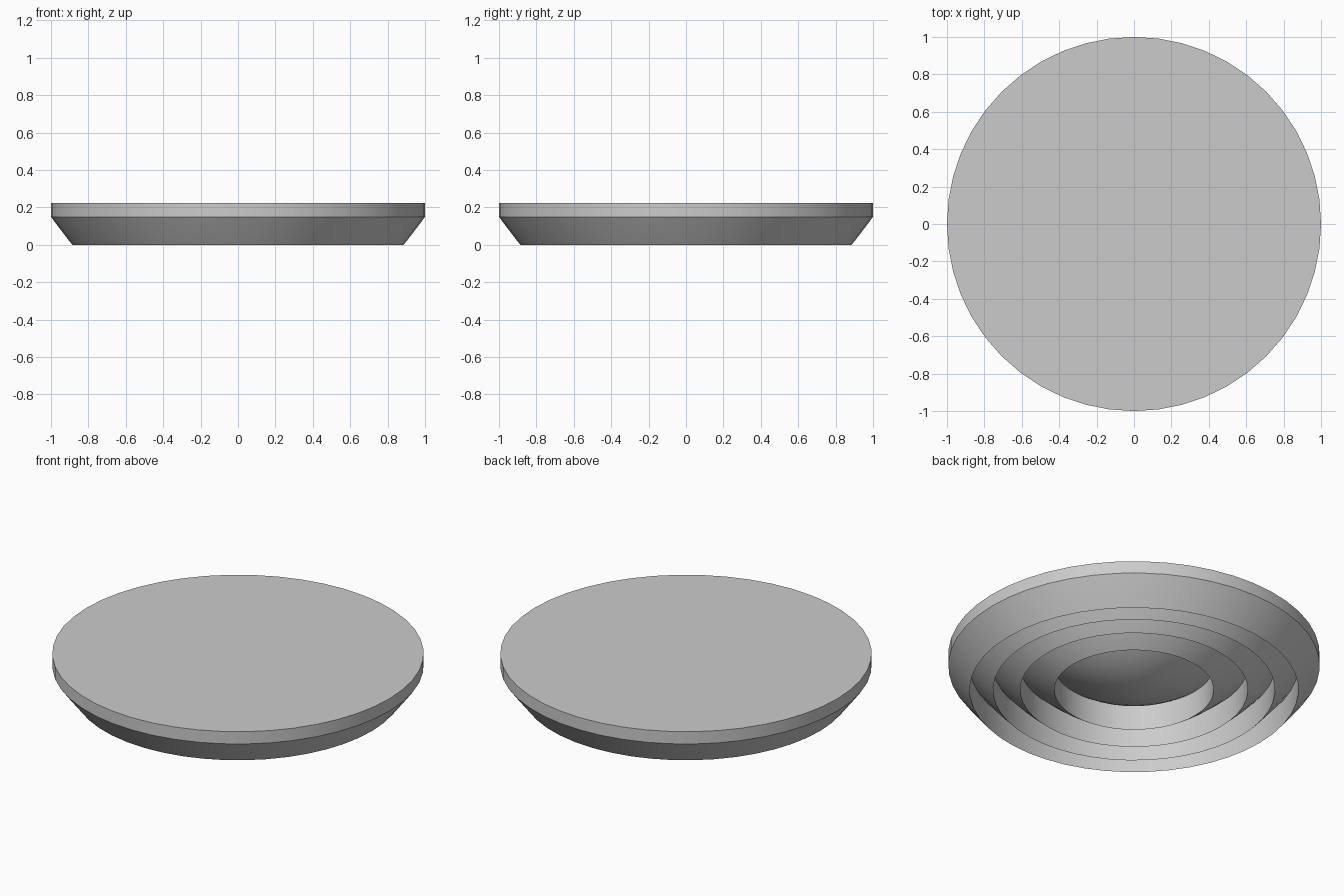
import bpy
import bmesh
import math

cube = bpy.data.objects.get("Cube")
if cube:
    bpy.data.objects.remove(cube, do_unlink=True)

SEGMENTS = 48       # facets around the axis
ZONES = 5           # central dome plus four stepped rings
STEP = 0.15         # depth of every groove
TOP = 0.223         # height of the flat face
CURVE_CUTS = 8      # profile steps along each curved zone


def zone_radius(n):
    """Radius at which the collapsed lens curve has dropped n steps."""
    return math.sqrt(0.18 * n + 0.004 * n * n)


# Plain grey material
grey = bpy.data.materials.new("plain_grey")
grey.use_nodes = True
colour = (0.6, 0.6, 0.6, 1)
grey.diffuse_color = colour
grey.node_tree.nodes["Principled BSDF"].inputs["Base Color"].default_value = colour

# Half section: central dome, then rings, each starting with a vertical wall
profile = []
for zone in range(ZONES):
    for i in range(CURVE_CUTS + 1):
        t = i / CURVE_CUTS
        if zone == 0:
            t *= t      # even radial spacing across the dome
        profile.append((zone_radius(zone + t), STEP * t))

# Outer rim and flat face
profile += [(1, TOP), (0, TOP)]

# Revolve the section
bm = bmesh.new()
verts = [bm.verts.new((r, 0, z)) for r, z in profile]
edges = [bm.edges.new(pair) for pair in zip(verts, verts[1:])]
bmesh.ops.spin(bm, geom=verts + edges, cent=(0, 0, 0), axis=(0, 0, 1),
               angle=math.tau, steps=SEGMENTS)
bmesh.ops.remove_doubles(bm, verts=bm.verts, dist=0.0001)
bmesh.ops.recalc_face_normals(bm, faces=bm.faces)

mesh = bpy.data.meshes.new("stepped_lens")
bm.to_mesh(mesh)
bm.free()
mesh.materials.append(grey)

lens = bpy.data.objects.new("stepped_lens", mesh)
bpy.context.collection.objects.link(lens)

# Smooth curves, crisp lips
bpy.ops.object.select_all(action="DESELECT")
lens.select_set(True)
bpy.context.view_layer.objects.active = lens
bpy.ops.object.shade_smooth_by_angle(angle=math.radians(30))
